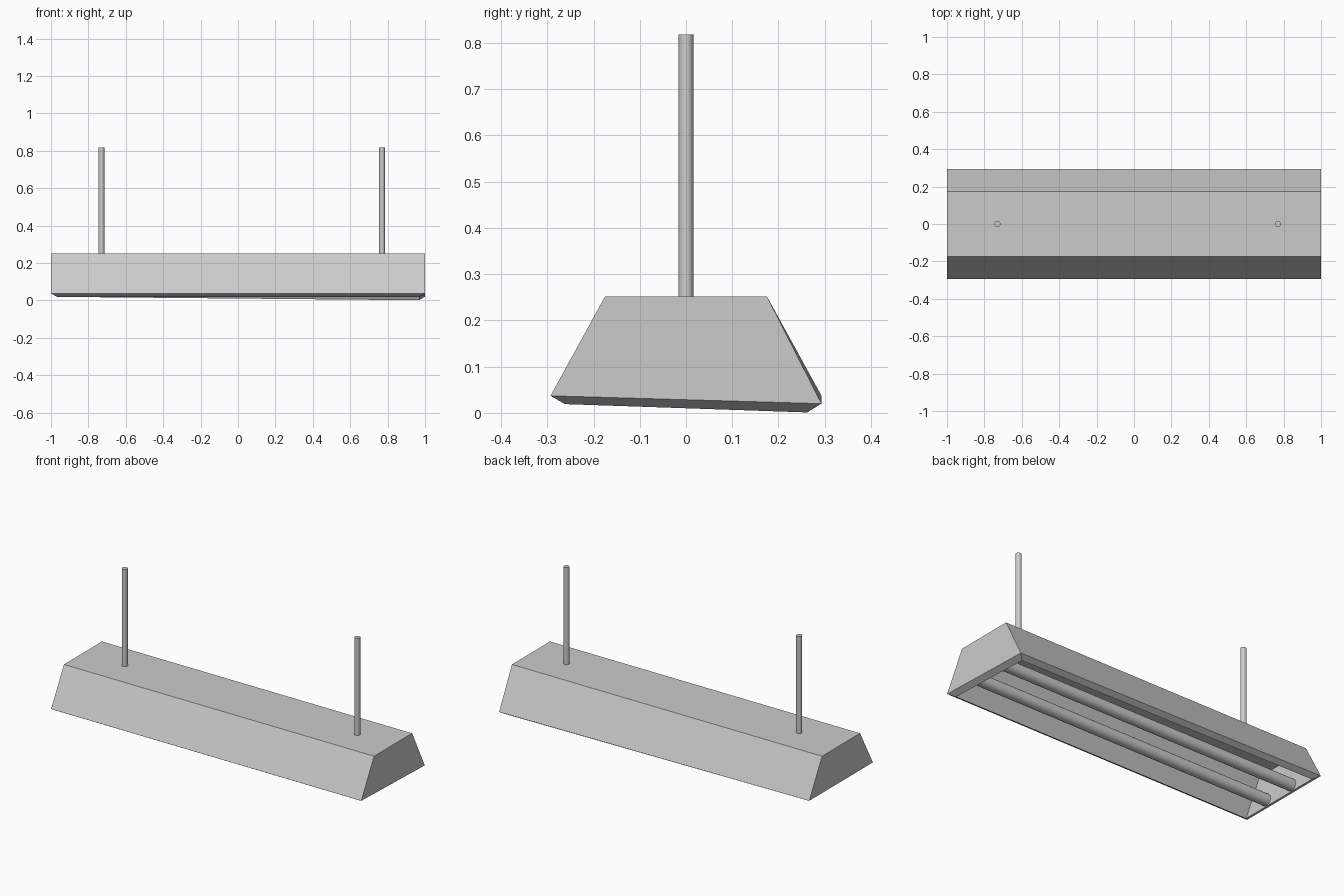
import bpy, bmesh, math

cube = bpy.data.objects.get("Cube")
if cube:
    bpy.data.objects.remove(cube)

grey = bpy.data.materials.new("light grey metal")
grey.use_nodes = True
colour = (0.6, 0.6, 0.6, 1)
grey.diffuse_color = colour
grey.node_tree.nodes["Principled BSDF"].inputs["Base Color"].default_value = colour


def rod(name, radius, length, location, along_x=False):
    bpy.ops.mesh.primitive_cylinder_add(
        vertices=32, radius=radius, depth=length, location=location,
        rotation=(0, math.pi / 2 if along_x else 0, 0))
    ob = bpy.context.object
    ob.name = name
    ob.data.materials.append(grey)
    bpy.ops.object.shade_smooth_by_angle(angle=math.radians(40))


def ring(bm, x, y, z, dip):
    """Rectangle of vertices; the back left corner sags by dip."""
    corners = ((-1, -1), (1, -1), (1, 1), (-1, 1))
    return [bm.verts.new((sx * x, sy * y, z - (dip if sx + sy == 2 else 0)))
            for sx, sy in corners]


# Housing: open-bottomed trough with thick walls and a bevelled rim
bm = bmesh.new()
rings = [ring(bm, 1, 0.175, 0.252, 0), ring(bm, 1, 0.293, 0.037, 0.017),
         ring(bm, 0.967, 0.262, 0.019, 0.018), ring(bm, 0.967, 0.154, 0.217, 0)]
for upper, lower in zip(rings, rings[1:]):
    for i in range(4):
        j = (i + 1) % 4
        bm.faces.new((upper[i], lower[i], lower[j], upper[j]))
bm.faces.new(rings[0])
bm.faces.new(rings[-1])
bmesh.ops.recalc_face_normals(bm, faces=bm.faces)
mesh = bpy.data.meshes.new("housing")
bm.to_mesh(mesh)
bm.free()
mesh.materials.append(grey)
housing = bpy.data.objects.new("housing", mesh)
bpy.context.collection.objects.link(housing)

# Lamp tubes spanning the inside of the housing
for name, y in (("front_lamp_tube", -0.1), ("back_lamp_tube", 0.1)):
    rod(name, 0.033, 1.94, (0, y, 0.056), along_x=True)

# Hanging rods
for name, x in (("right_hanging_rod", -0.73), ("left_hanging_rod", 0.77)):
    rod(name, 0.016, 0.58, (x, 0, 0.528))
